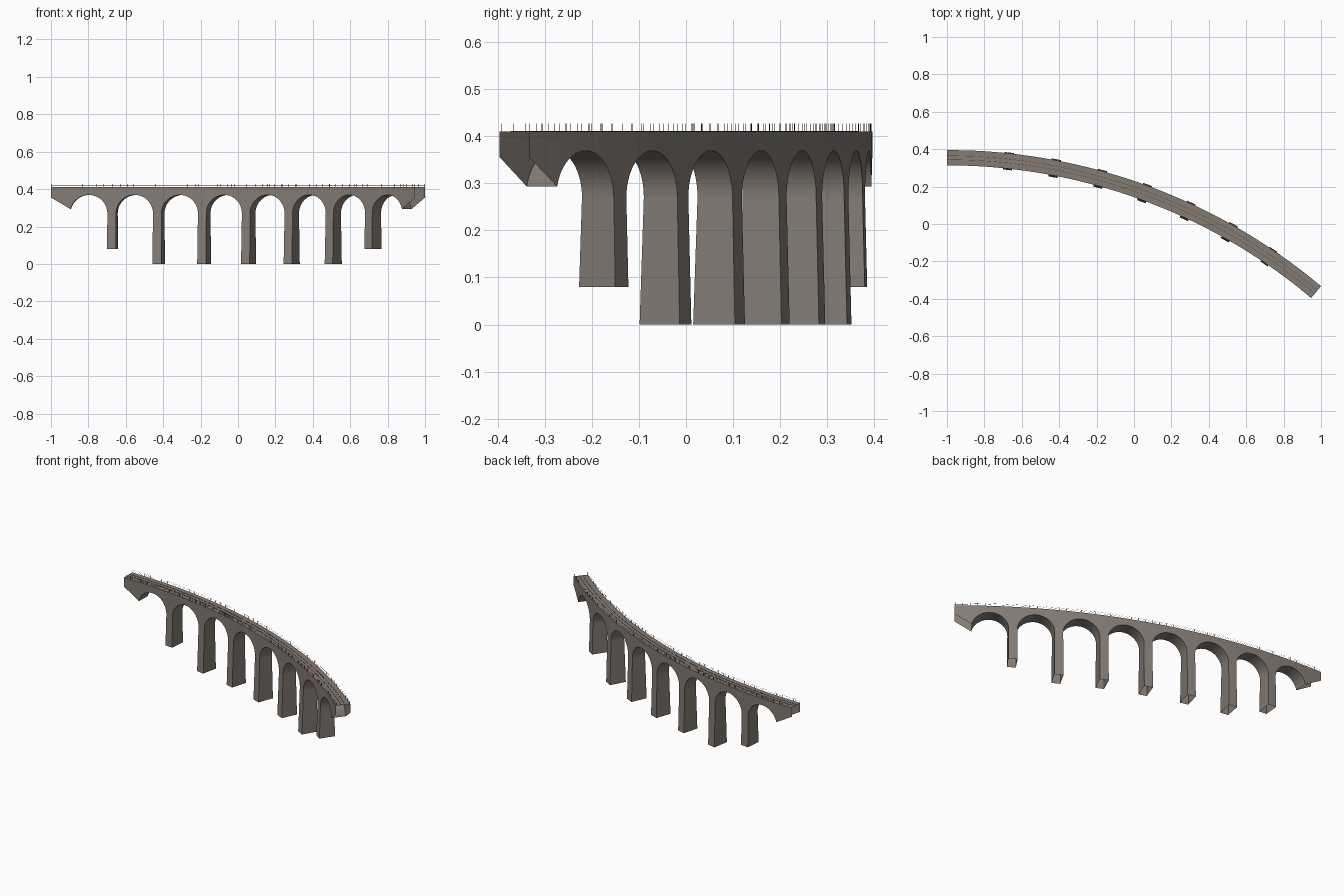
import bpy, math

if "Cube" in bpy.data.objects:
    bpy.data.objects.remove(bpy.data.objects["Cube"])

# Plan layout: a circular arc starting at x = -1 and heading along +x
CX, CY, R = -1.0, -2.716, 3.0704
TOTAL = math.radians(40.0)
LENGTH = R * TOTAL
HALF_W = 0.041
STEP = math.radians(4.66)            # pier spacing as an angle
MIDDLE = math.radians(20.13)         # angle of the middle pier
PIER_T = 0.0235                      # half thickness of a pier at its top
SPRING, CROWN, TIP, TOP = 0.27, 0.369, 0.293, 0.410


def material(name, rgb):
    m = bpy.data.materials.new(name)
    m.diffuse_color = (*rgb, 1.0)
    m.use_nodes = True
    m.node_tree.nodes["Principled BSDF"].inputs["Base Color"].default_value = m.diffuse_color
    return m


STONE = material("grey_brown_stone", (0.235, 0.2, 0.175))
RUST = material("rusty_brown", (0.085, 0.03, 0.018))


def bend(s, offset, z):
    """Distance along the arc, radial offset and height to world position."""
    a = s / R
    r = R + offset
    return (CX + r * math.sin(a), CY + r * math.cos(a), z)


def make(name, verts, faces, mat):
    me = bpy.data.meshes.new(name)
    me.from_pydata(verts, [], faces)
    me.materials.append(mat)
    me.update()
    ob = bpy.data.objects.new(name, me)
    bpy.context.collection.objects.link(ob)
    return ob


def sweep(name, stations, mat, open_spans=(), caps=True):
    """Loft four-cornered sections (s, inner, outer, bottom, top).
    Spans listed in open_spans get no underside."""
    verts, faces = [], []
    for s, a, b, lo, hi in stations:
        verts += [bend(s, a, lo), bend(s, b, lo), bend(s, b, hi), bend(s, a, hi)]
    for i in range(len(stations) - 1):
        for j in range(4):
            if j == 0 and i in open_spans:
                continue
            k = (j + 1) % 4
            p, q = 4 * i, 4 * i + 4
            faces.append((p + j, p + k, q + k, q + j))
    if caps:
        n = 4 * (len(stations) - 1)
        faces += [(3, 2, 1, 0), (n, n + 1, n + 2, n + 3)]
    return make(name, verts, faces, mat)


def strip(name, a, b, lo, hi, mat, n=48):
    return sweep(name, [(LENGTH * i / n, a, b, lo, hi) for i in range(n + 1)], mat)


# Underside outline: sloped abutment, eight arches, sloped abutment
centres = [R * (MIDDLE + STEP * (i - 4)) for i in range(9)]
cut = math.asin((TIP - SPRING) / (CROWN - SPRING))
outline, open_spans = [(0.0, 0.355)], []
for i in range(8):
    m = (centres[i] + centres[i + 1]) / 2
    half = (centres[i + 1] - centres[i]) / 2 - PIER_T
    start = math.pi - (cut if i == 0 else 0)
    end = cut if i == 7 else 0
    open_spans.append(len(outline) - 1)      # open into the pier or abutment
    for k in range(25):
        t = start + (end - start) * k / 24
        outline.append((m + half * math.cos(t), SPRING + (CROWN - SPRING) * math.sin(t)))
open_spans.append(len(outline) - 1)
outline.append((LENGTH, 0.355))
# Hollow arched wall with deck, open at both ends
sweep("arched_wall", [(s, -HALF_W, HALF_W, z, TOP) for s, z in outline],
      STONE, open_spans, caps=False)

# Battered hollow piers without a base: the outer two stand on higher ground
for i in range(1, 8):
    foot = 0.08 if i in (1, 7) else 0.0
    verts = []
    for z in (foot, SPRING):
        drop = (SPRING - z) / SPRING
        inner = -HALF_W - 0.0095 * drop
        outer = HALF_W + 0.0065 * drop
        t = PIER_T + 0.0015 * drop
        for ds, o in ((-t, inner), (t, inner), (t, outer), (-t, outer)):
            verts.append(bend(centres[i] + ds, o, z))
    make("pier_%d" % i, verts,
         [(j, (j + 1) % 4, 4 + (j + 1) % 4, 4 + j) for j in range(4)], STONE)

# Low track rails
for name, side in (("inner", -1), ("outer", 1)):
    o = side * 0.0105
    strip(name + "_track_rail", o - 0.0007, o + 0.0007, TOP, TOP + 0.0012, RUST)

# Railings: posts with two thin bars on each side
POSTS = 54
for name, side in (("inner", -1), ("outer", 1)):
    o = side * (HALF_W - 0.002)
    for label, z in (("lower", 0.418), ("upper", 0.4255)):
        strip("%s_%s_handrail" % (name, label), o - 0.0002, o + 0.0002,
              z - 0.0002, z + 0.0002, RUST)
    verts, faces = [], []
    h = 0.0005
    for i in range(POSTS):
        s = 0.004 + (LENGTH - 0.008) * i / (POSTS - 1)
        n = len(verts)
        for z in (TOP, 0.427):
            verts += [bend(s - h, o - h, z), bend(s + h, o - h, z),
                      bend(s + h, o + h, z), bend(s - h, o + h, z)]
        faces += [(n + 4, n + 5, n + 6, n + 7)]
        faces += [(n + j, n + (j + 1) % 4, n + 4 + (j + 1) % 4, n + 4 + j) for j in range(4)]
    make(name + "_railing_posts", verts, faces, RUST)

# Smooth the curved faces while keeping the stone edges crisp
for ob in bpy.context.collection.objects:
    ob.select_set(True)
    bpy.context.view_layer.objects.active = ob
bpy.ops.object.shade_smooth_by_angle(angle=math.radians(30))
